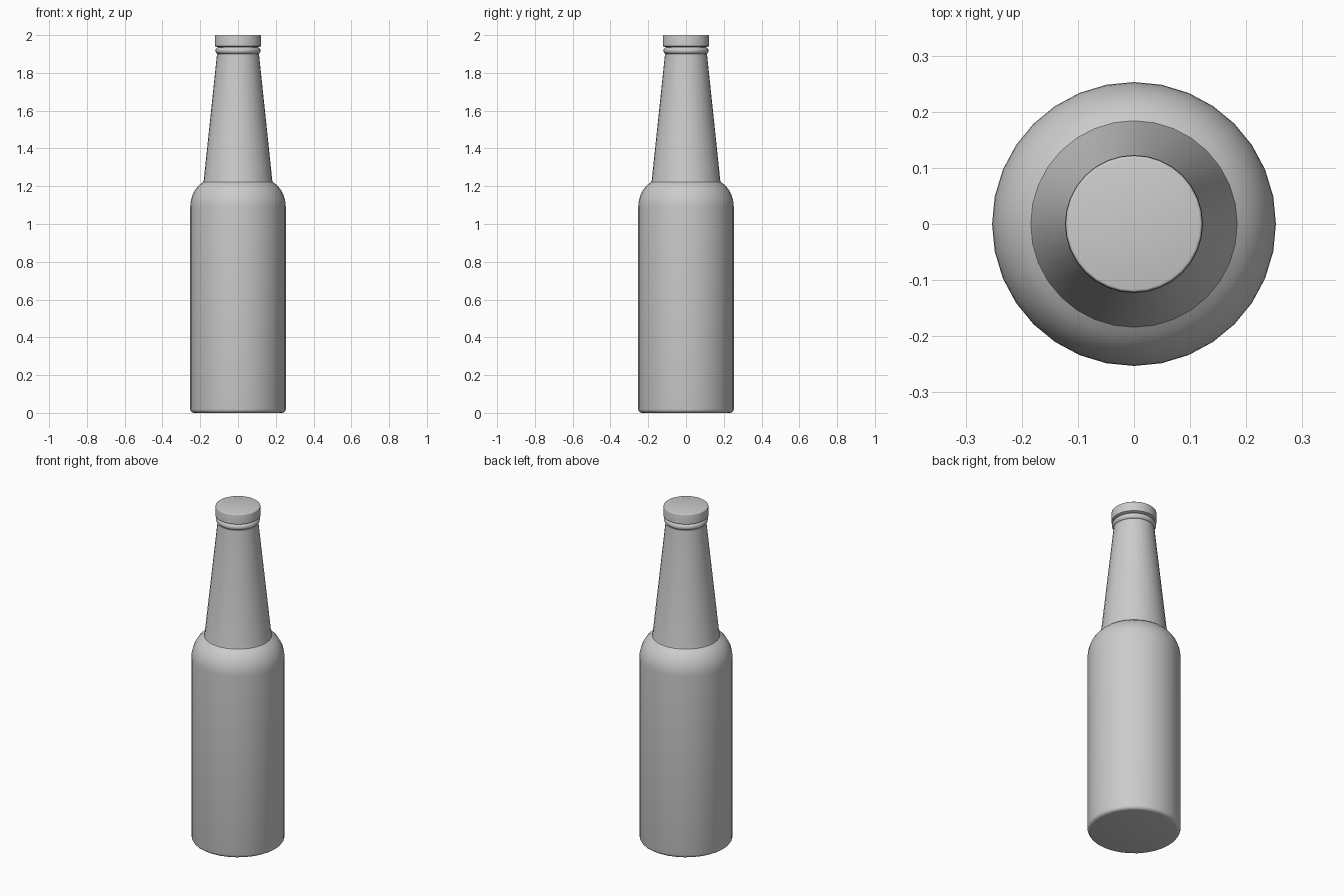
import bpy, bmesh, math

if "Cube" in bpy.data.objects:
    bpy.data.objects.remove(bpy.data.objects["Cube"])

SIDES = 32


def lathe(name, profile, sides=SIDES):
    """Spin a (radius, z) profile about the z axis; radius 0 becomes a pole cap."""
    bm = bmesh.new()
    rings = []
    for r, z in profile:
        rings.append([bm.verts.new((r * math.cos(2 * math.pi * i / sides),
                                    r * math.sin(2 * math.pi * i / sides), z))
                      for i in range(sides)])
    for a, b in zip(rings, rings[1:]):
        for i in range(sides):
            j = (i + 1) % sides
            bm.faces.new((a[i], a[j], b[j], b[i]))
    bm.faces.new(rings[0][::-1])
    bm.faces.new(rings[-1])
    mesh = bpy.data.meshes.new(name)
    bm.to_mesh(mesh)
    bm.free()
    obj = bpy.data.objects.new(name, mesh)
    bpy.context.collection.objects.link(obj)
    bpy.context.view_layer.objects.active = obj
    obj.select_set(True)
    bpy.ops.object.shade_smooth_by_angle(angle=math.radians(35))
    obj.select_set(False)
    return obj


def arc(cr, cz, rad_r, rad_z, start, end, steps):
    """Points on an elliptical arc in the profile plane, angles in degrees."""
    return [(cr + rad_r * math.cos(math.radians(start + (end - start) * i / steps)),
             cz + rad_z * math.sin(math.radians(start + (end - start) * i / steps)))
            for i in range(steps + 1)]


# Glass: rounded base, straight body, domed shoulder, tapered neck
base = arc(0.233, 0.02, 0.02, 0.02, -90, 0, 4)
shoulder = arc(0.123, 1.09, 0.13, 0.15, 0, 62, 8)
neck = [(0.181, 1.235), (0.111, 1.90)]
lathe("bottle_glass", base + shoulder + neck)

# Lip: rounded ring just below the cap
lip = arc(0.103, 1.918, 0.017, 0.018, -90, 90, 6)
lathe("bottle_lip", lip)

# Cap: short, slightly flared disc with a softened top edge
cap = [(0.108, 1.936), (0.123, 1.942)] + arc(0.117, 1.994, 0.005, 0.006, 0, 90, 3)
lathe("bottle_cap", cap)
